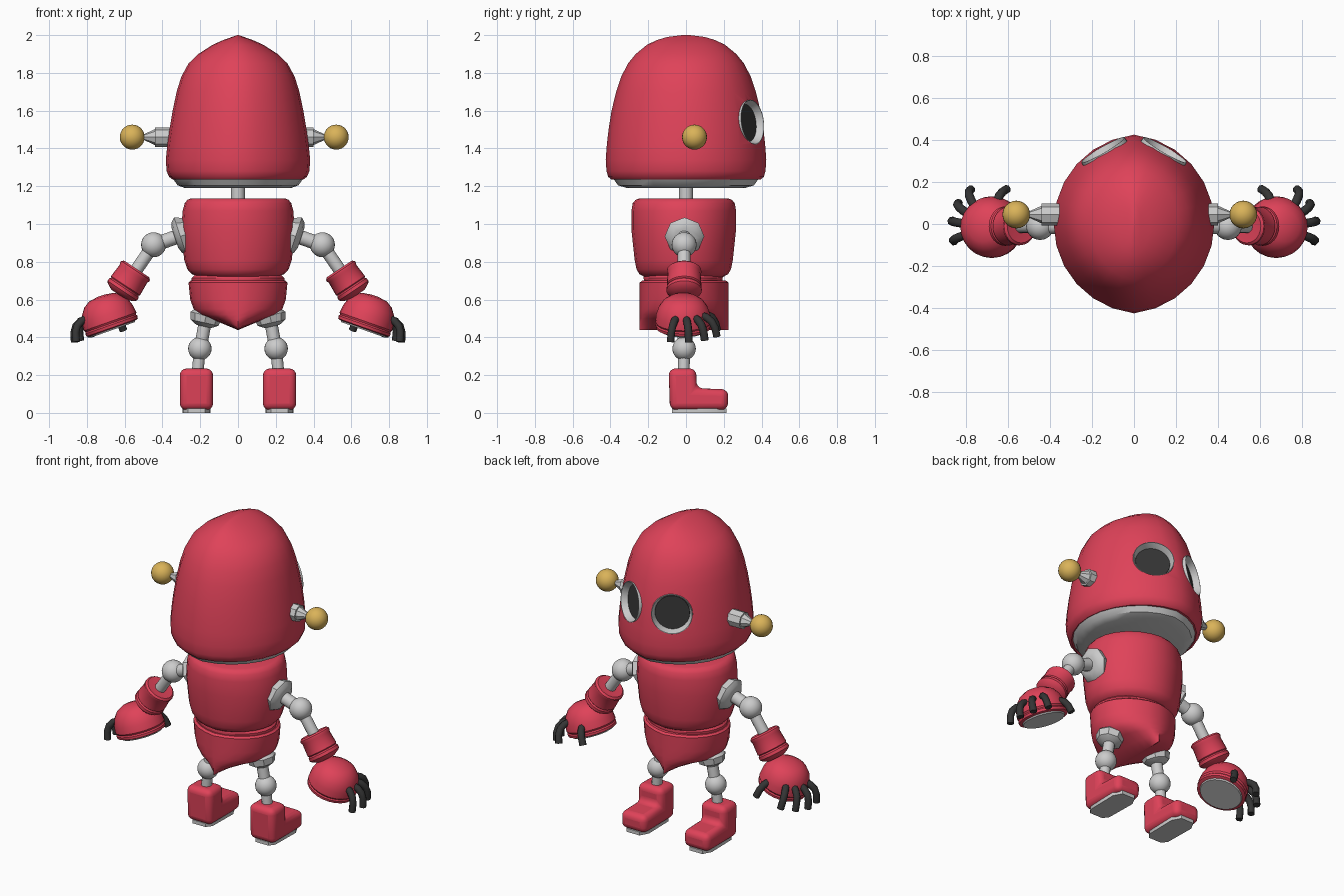
import bpy, bmesh
from math import sin, cos, asin, pi, radians
from mathutils import Vector

if "Cube" in bpy.data.objects:
    bpy.data.objects.remove(bpy.data.objects["Cube"])


def material(name, rgb):
    m = bpy.data.materials.new(name)
    m.diffuse_color = (*rgb, 1)
    m.use_nodes = True
    m.node_tree.nodes["Principled BSDF"].inputs["Base Color"].default_value = m.diffuse_color
    return m


RED = material("red", (0.74, 0.055, 0.1))
GOLD = material("gold", (0.7, 0.45, 0.1))
DARK = material("dark", (0.035, 0.035, 0.035))


def activate(ob):
    bpy.ops.object.select_all(action='DESELECT')
    ob.select_set(True)
    bpy.context.view_layer.objects.active = ob


def finish(name, bm, mat=None, angle=35):
    bmesh.ops.recalc_face_normals(bm, faces=bm.faces[:])
    me = bpy.data.meshes.new(name)
    bm.to_mesh(me)
    bm.free()
    ob = bpy.data.objects.new(name, me)
    bpy.context.collection.objects.link(ob)
    if mat:
        me.materials.append(mat)
    activate(ob)
    bpy.ops.object.shade_smooth_by_angle(angle=radians(angle))
    return ob


def skin(bm, loops):
    """Bridge a stack of equal vertex loops and cap both ends."""
    rings = [[bm.verts.new(p) for p in loop] for loop in loops]
    n = len(rings[0])
    for lo, hi in zip(rings, rings[1:]):
        for i in range(n):
            bm.faces.new((lo[i], lo[(i + 1) % n], hi[(i + 1) % n], hi[i]))
    bm.faces.new(rings[0])
    bm.faces.new(rings[-1])


def lens_loft(name, rings, mat=None, c=0.11, n=12, y0=0.0):
    """Rings of (z, half width, half depth): two arcs meeting in ridges at front and back."""
    R = (1 + c * c) ** 0.5
    t0 = asin(1 / R)
    half = [((R * cos(t) - c) / (R - c), R * sin(t))
            for t in (-t0 + 2 * t0 * i / n for i in range(n + 1))]
    section = half + [(-x, y) for x, y in half[-2:0:-1]]
    bm = bmesh.new()
    skin(bm, [[(x * a, y * b + y0, z) for x, y in section] for z, a, b in rings])
    return finish(name, bm, mat)


def frame(direction):
    w = Vector(direction).normalized()
    u = Vector((0, 1, 0)).cross(w)
    u = u.normalized() if u.length > 1e-4 else Vector((1, 0, 0))
    return u, w.cross(u), w


def lathe(name, profile, loc, direction, mat=None, n=24):
    """Turn (radius, height) points around an axis."""
    u, v, w = frame(direction)
    bm = bmesh.new()
    skin(bm, [[Vector(loc) + w * h + (u * cos(2 * pi * i / n) + v * sin(2 * pi * i / n)) * r
               for i in range(n)] for r, h in profile])
    return finish(name, bm, mat)


def rod(name, p, q, r, mat=None, n=12, r2=None):
    d = Vector(q) - Vector(p)
    return lathe(name, [(r, 0), (r if r2 is None else r2, d.length)], p, d, mat, n)


def ball(name, loc, r, mat=None):
    bm = bmesh.new()
    bmesh.ops.create_uvsphere(bm, u_segments=24, v_segments=14, radius=r)
    bmesh.ops.translate(bm, verts=bm.verts, vec=loc)
    return finish(name, bm, mat, 60)


def tube(name, pts, r, mat):
    cu = bpy.data.curves.new(name, 'CURVE')
    cu.dimensions = '3D'
    cu.bevel_depth = r
    cu.bevel_resolution = 2
    cu.use_fill_caps = True
    sp = cu.splines.new('POLY')
    sp.points.add(len(pts) - 1)
    for p, co in zip(sp.points, pts):
        p.co = (*co, 1)
    cu.materials.append(mat)
    ob = bpy.data.objects.new(name, cu)
    bpy.context.collection.objects.link(ob)


# Head shell and jaw plate
head = lens_loft("head", [
    (1.235, .345, .395), (1.25, .365, .412), (1.28, .378, .421), (1.34, .382, .425),
    (1.42, .374, .419), (1.5, .363, .41), (1.6, .346, .394), (1.7, .325, .37),
    (1.78, .3, .343), (1.85, .262, .307), (1.9, .21, .266), (1.95, .132, .205),
    (1.975, .075, .15), (1.99, .032, .1), (2.0, .004, .02)], RED)
lens_loft("jaw_plate", [(1.19, .28, .31), (1.205, .32, .36), (1.24, .345, .385)])

# Recessed eyes on the +y side
for s, side in ((-1, "left"), (1, "right")):
    centre, n = Vector((s * .15, .357, 1.54)), Vector((s * .5, .86, .12)).normalized()
    cutter = lathe("eye_cutter", [(.12, -.06), (.12, .15)], centre, n, n=32)
    cutter.hide_render = True
    mod = head.modifiers.new("eye_hole", 'BOOLEAN')
    mod.object, mod.solver = cutter, 'EXACT'
    activate(head)
    bpy.ops.object.modifier_apply(modifier="eye_hole")
    bpy.data.objects.remove(cutter)
    lathe(side + "_eye_socket", [(.12, -.058), (.12, -.005), (.117, -.005), (.101, -.045),
                                 (.1, -.05)], centre, n, n=32)
    lathe(side + "_eye", [(.102, -.05), (.1, -.042)], centre, n, DARK, 32)
activate(head)
bpy.ops.object.shade_smooth_by_angle(angle=radians(35))

# Neck, torso, waist and pelvis
rod("neck", (0, 0, 1.1), (0, 0, 1.22), .037, n=16)
lens_loft("torso", [
    (.715, .2, .2), (.735, .245, .235), (.76, .268, .25), (.81, .285, .26), (.97, .3, .277),
    (1.07, .293, .277), (1.11, .282, .27), (1.128, .268, .255), (1.135, .25, .235)],
    RED, .05, 12, -.012)
lens_loft("waist", [(.66, .23, .19), (.69, .245, .205), (.715, .245, .21), (.74, .22, .2)],
          RED, .05, 12, -.015)
lens_loft("pelvis", [
    (.44, .004, .235), (.47, .075, .235), (.5, .15, .235), (.52, .205, .235), (.55, .235, .235),
    (.6, .253, .235), (.69, .262, .235), (.7, .25, .222)], RED, .11, 12, -.01)

for s, side in ((-1, "left"), (1, "right")):
    def P(x, y, z):
        return Vector((s * x, y, z))

    # Antenna: collar, cone and ball
    def A(x):
        return Vector((s * x - .02, .045, 1.46))
    rod(side + "_ear_collar", A(.33), A(.42), .052, n=8)
    rod(side + "_ear_cone", A(.42), A(.49), .042, n=8, r2=.01)
    ball(side + "_ear_ball", A(.54), .066, GOLD)

    # Shoulder plate, upper arm and elbow
    lathe(side + "_shoulder_plate", [(.085, -.05), (.105, 0), (.085, .02), (.055, .03)],
          P(.305, -.008, .935), P(.9, 0, -.3), n=8)
    rod(side + "_upper_arm", P(.3, -.01, .94), P(.445, -.01, .89), .038)
    ball(side + "_elbow", P(.447, -.01, .89), .066)
    rod(side + "_lower_arm", P(.447, -.01, .89), P(.56, -.01, .725), .034)

    # Cuff with rolled rims
    lathe(side + "_cuff", [(.06, -.004), (.08, -.006), (.091, .004), (.092, .014), (.087, .024),
                           (.092, .1), (.086, .106), (.093, .114), (.094, .132), (.085, .142),
                           (.05, .16)], P(.54, -.01, .757), P(.55, 0, -.83), RED)

    # Dome-shaped hand with grey palm
    up, out = P(.33, 0, .94), P(.94, 0, -.33)
    hand = P(.667, -.015, .455)
    lathe(side + "_hand", [(.13, -.008), (.144, -.003), (.146, .012), (.141, .02), (.147, .03),
                           (.143, .07), (.13, .11), (.105, .145), (.07, .167), (.02, .175)],
          hand, up, RED)
    lathe(side + "_palm", [(.122, -.016), (.13, 0)], hand, up)

    # Curled fingers and thumb
    for i, deg in enumerate((-18, 8, 32, 56, 106)):
        rad = out * cos(radians(deg)) + Vector((0, sin(radians(deg)), 0))
        k = .87 if deg > 90 else 1
        path = [(.1, .088), (.15, .083), (.182, .066), (.203, .035), (.216, -.012)]
        tube(f"{side}_finger_{i + 1}", [hand + rad * r * k + up * (h - (1 - k) * .2)
                                        for r, h in path], .021, DARK)

    # Hip plate, leg and knee
    lathe(side + "_hip_plate", [(.05, -.07), (.085, -.03), (.075, .01), (.04, .03)],
          P(.175, -.01, .487), P(.22, 0, -.97), n=8)
    rod(side + "_thigh", P(.17, -.01, .5), P(.2, -.01, .34), .034)
    ball(side + "_knee", P(.202, -.01, .34), .062)
    rod(side + "_shin", P(.202, -.01, .34), P(.215, -.012, .2), .031)

    # Boot: L-shaped profile, extruded and rounded
    bm = bmesh.new()
    outline = [(-.085, .015), (.222, .015), (.224, .125), (.055, .13), (.055, .235), (-.092, .235)]
    skin(bm, [[P(.22 + dx, y, z) for y, z in outline] for dx in (-.088, .088)])
    boot = finish(side + "_boot", bm, RED)
    bev = boot.modifiers.new("round", 'BEVEL')
    bev.width, bev.segments = .036, 4
    activate(boot)
    bpy.ops.object.modifier_apply(modifier="round")
    bpy.ops.object.shade_smooth_by_angle(angle=radians(40))

    # Sole
    sole = [(-.045, -.075), (.045, -.075), (.07, -.04), (.074, .16), (.045, .215),
            (-.045, .215), (-.074, .16), (-.07, -.04)]
    bm = bmesh.new()
    skin(bm, [[P(.22 + x, y, z) for x, y in sole] for z in (0, .022)])
    finish(side + "_sole", bm)
